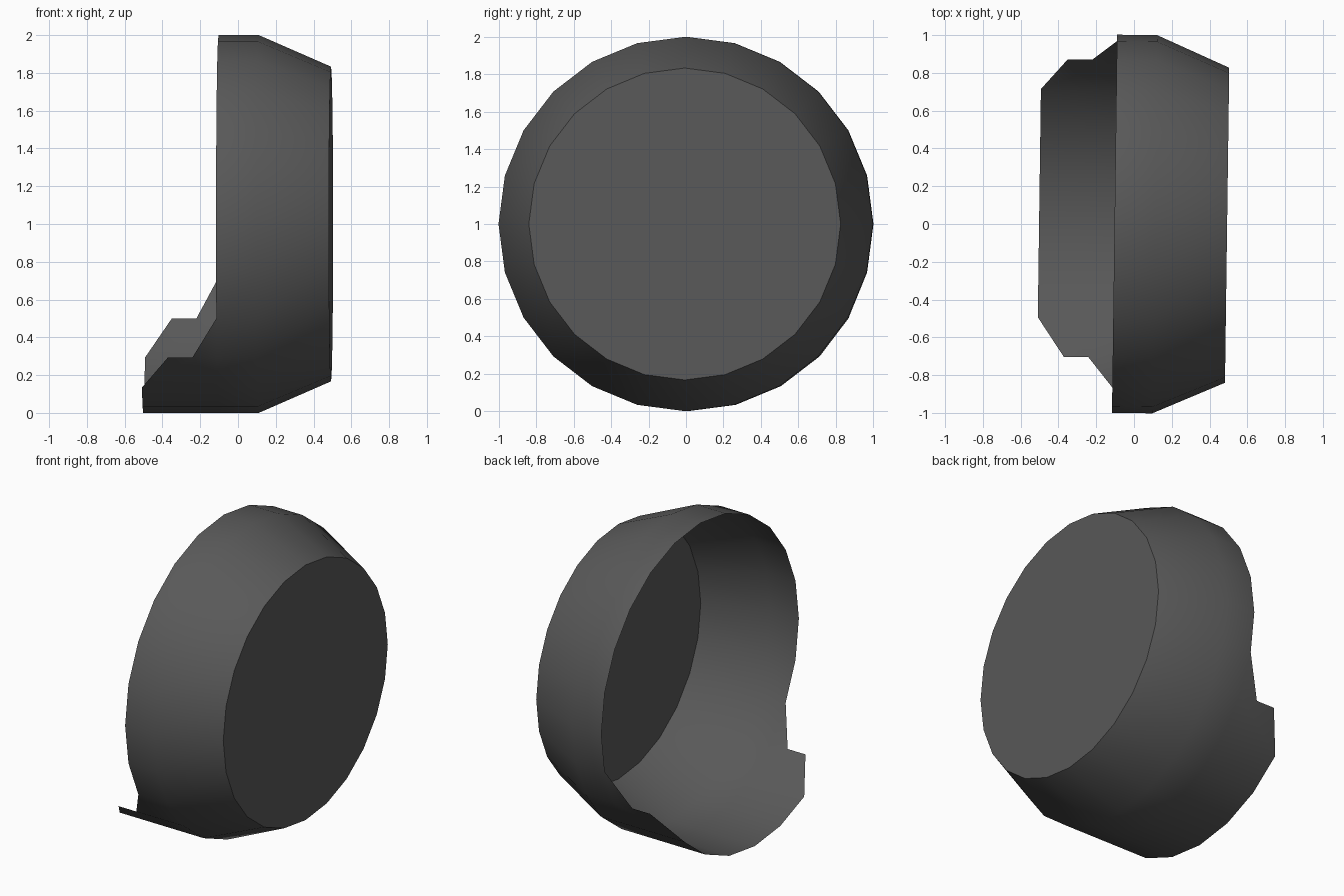
import bpy, bmesh, math

if "Cube" in bpy.data.objects:
    bpy.data.objects.remove(bpy.data.objects["Cube"])

SIDES = 24
STEP = 2 * math.pi / SIDES

mat = bpy.data.materials.new("dark grey")
mat.diffuse_color = (0.1, 0.1, 0.1, 1)
mat.use_nodes = True
mat.node_tree.nodes["Principled BSDF"].inputs["Base Color"].default_value = mat.diffuse_color

bm = bmesh.new()


def point(x, r, i):
    a = i * STEP
    return bm.verts.new((x, r * math.cos(a), 1 + r * math.sin(a)))


def ring(x, r):
    return [point(x, r, i) for i in range(SIDES)]


# round shell: closed end, tapered shoulder, straight wall, open rim
cap, shoulder, rim = ring(0.4925, 0.833), ring(0.11, 1), ring(-0.103, 1)
bm.faces.new(cap)
for a, b in ((cap, shoulder), (shoulder, rim)):
    for i in range(SIDES):
        j = (i + 1) % SIDES
        bm.faces.new((a[i], b[i], b[j], a[j]))

# lower lip: stepped ends at sides -2 and -9, full length between -3 and -8
low = {i: point(-0.232, 1, i) for i in (-2, -9)}
far = {i: point(-0.362 if i in (-2, -9) else -0.502, 1, i) for i in range(-9, -1)}
bm.faces.new((rim[-1], rim[-2], low[-2]))
bm.faces.new((rim[-10], rim[-9], low[-9]))
for i in range(-9, -2):
    loop = [rim[i], low.get(i), far[i], far[i + 1], low.get(i + 1), rim[i + 1]]
    bm.faces.new([v for v in loop if v])

bmesh.ops.recalc_face_normals(bm, faces=bm.faces)
if bm.faces[0].normal.x < 0:
    bmesh.ops.reverse_faces(bm, faces=bm.faces)

mesh = bpy.data.meshes.new("lipped_shell")
bm.to_mesh(mesh)
bm.free()
mesh.materials.append(mat)
shell = bpy.data.objects.new("lipped_shell", mesh)
bpy.context.collection.objects.link(shell)
shell.rotation_euler.z = -0.0135  # slight turn seen from the top

bpy.context.view_layer.objects.active = shell
shell.select_set(True)
bpy.ops.object.shade_smooth_by_angle(angle=math.radians(35))
